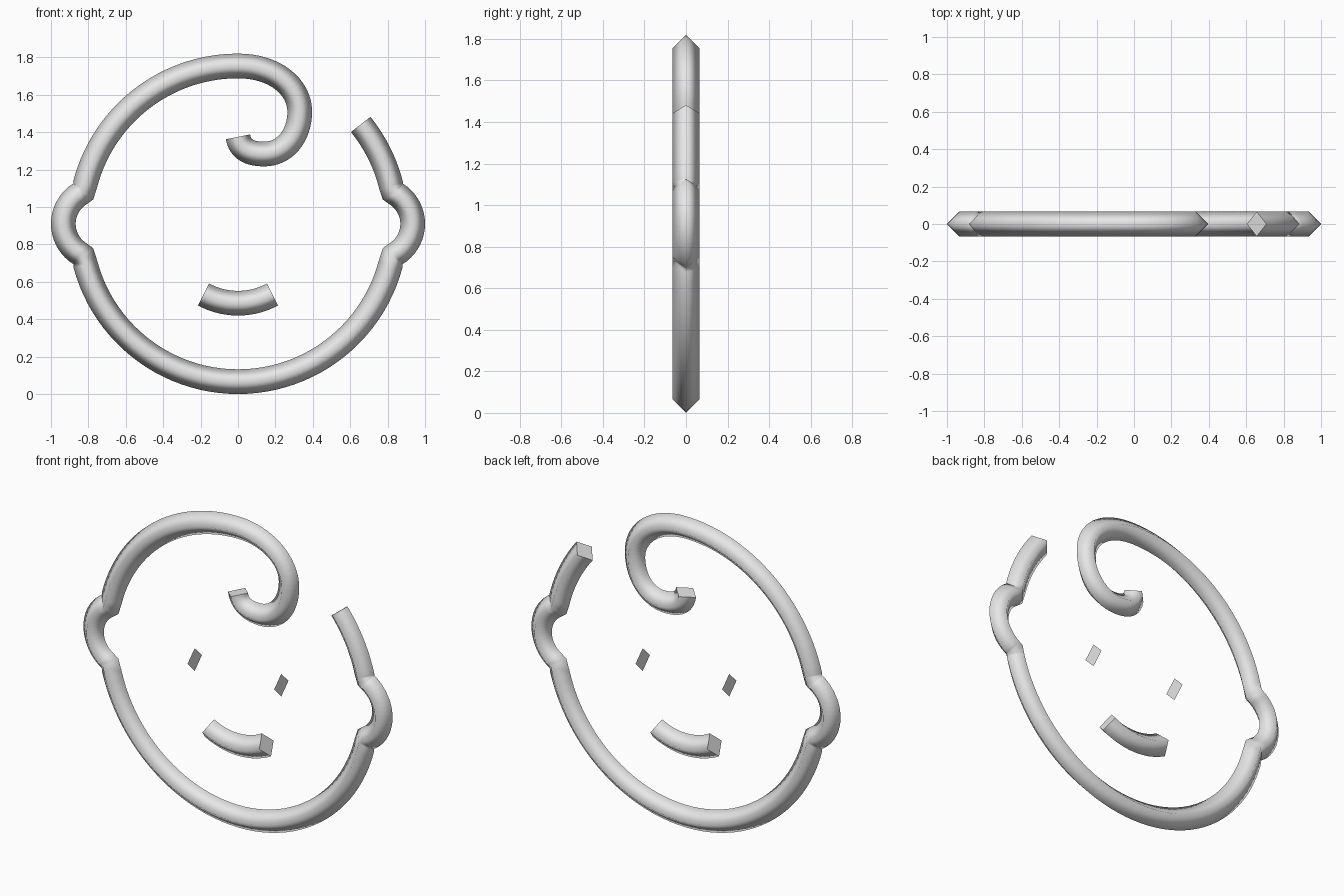
import bpy, bmesh, math
from mathutils import Vector

if "Cube" in bpy.data.objects:
    bpy.data.objects.remove(bpy.data.objects["Cube"])

R = 0.066            # tube radius (diamond cross-section)
CZ = 0.91            # height of the head centre
HEAD = 0.844         # head circle radius

grey = bpy.data.materials.new("light grey")
grey.diffuse_color = (0.8, 0.8, 0.8, 1)
grey.use_nodes = True
grey.node_tree.nodes["Principled BSDF"].inputs["Base Color"].default_value = grey.diffuse_color


def arc(cx, cz, r, a0, a1, n):
    """Points on a circle in the xz plane, angles in degrees."""
    return [Vector((cx + r * math.cos(math.radians(a0 + (a1 - a0) * i / n)), 0,
                    cz + r * math.sin(math.radians(a0 + (a1 - a0) * i / n))))
            for i in range(n + 1)]


def bezier(p0, p1, p2, p3, n=16):
    p0, p1, p2, p3 = (Vector((p[0], 0, p[1])) for p in (p0, p1, p2, p3))
    return [p0 * (1 - t) ** 3 + p1 * 3 * t * (1 - t) ** 2 + p2 * 3 * t * t * (1 - t) + p3 * t ** 3
            for t in (i / n for i in range(n + 1))]


def finish(name, bm):
    bmesh.ops.recalc_face_normals(bm, faces=bm.faces)
    me = bpy.data.meshes.new(name)
    bm.to_mesh(me)
    bm.free()
    me.materials.append(grey)
    ob = bpy.data.objects.new(name, me)
    bpy.context.collection.objects.link(ob)


def tube(name, path):
    """Sweep a diamond along a path in the xz plane, smooth sides, flat caps."""
    pts = [path[0]]
    for p in path[1:]:
        if (p - pts[-1]).length > 1e-4:
            pts.append(p)
    bm = bmesh.new()
    rings = []
    depth = Vector((0, R, 0))
    for i, p in enumerate(pts):
        t = Vector()
        if i > 0:
            t += (p - pts[i - 1]).normalized()
        if i < len(pts) - 1:
            t += (pts[i + 1] - p).normalized()
        t.normalize()
        side = Vector((-t.z, 0, t.x)) * R
        rings.append([bm.verts.new(p + o) for o in (side, depth, -side, -depth)])
    for a, b in zip(rings, rings[1:]):
        for k in range(4):
            j = (k + 1) % 4
            bm.faces.new((a[k], a[j], b[j], b[k])).smooth = True
    bm.faces.new(rings[0])
    bm.faces.new(rings[-1])
    finish(name, bm)


# Head outline: right side, right ear, chin, left ear, crown, hair curl
half = 0.17                                   # half height of an ear opening
ha = math.degrees(math.asin(half / HEAD))     # where the ears meet the head
corner_x = HEAD * math.cos(math.radians(ha))
ear_tip = 1.0 - R
sag = ear_tip - corner_x
er = (half ** 2 + sag ** 2) / (2 * sag)
ea = math.degrees(math.asin(half / er))
ex = ear_tip - er

path = arc(0, CZ, HEAD, 39, ha, 12)
path += arc(ex, CZ, er, ea, -ea, 20)
path += arc(0, CZ, HEAD, -ha, -180 + ha, 48)
path += arc(-ex, CZ, er, 180 + ea, 180 - ea, 20)
path += arc(0, CZ, HEAD, 180 - ha, 90, 28)
path += bezier((0, CZ + HEAD), (0.2, CZ + HEAD), (0.33, 1.64), (0.33, 1.51))
path += bezier((0.33, 1.51), (0.33, 1.38), (0.25, 1.283), (0.14, 1.283))
path += bezier((0.14, 1.283), (0.06, 1.283), (0.01, 1.31), (0.0, 1.375))
tube("head_outline", path)

# Mouth
tube("mouth", bezier((-0.184, 0.532), (-0.07, 0.47), (0.07, 0.47), (0.184, 0.532)))

# Eyes: flat diamonds seen edge-on from the front
for name, x in (("left_eye", -0.28), ("right_eye", 0.28)):
    bm = bmesh.new()
    bm.faces.new([bm.verts.new((x, y, 0.907 + z))
                  for y, z in ((0, R), (R, 0), (0, -R), (-R, 0))])
    finish(name, bm)
